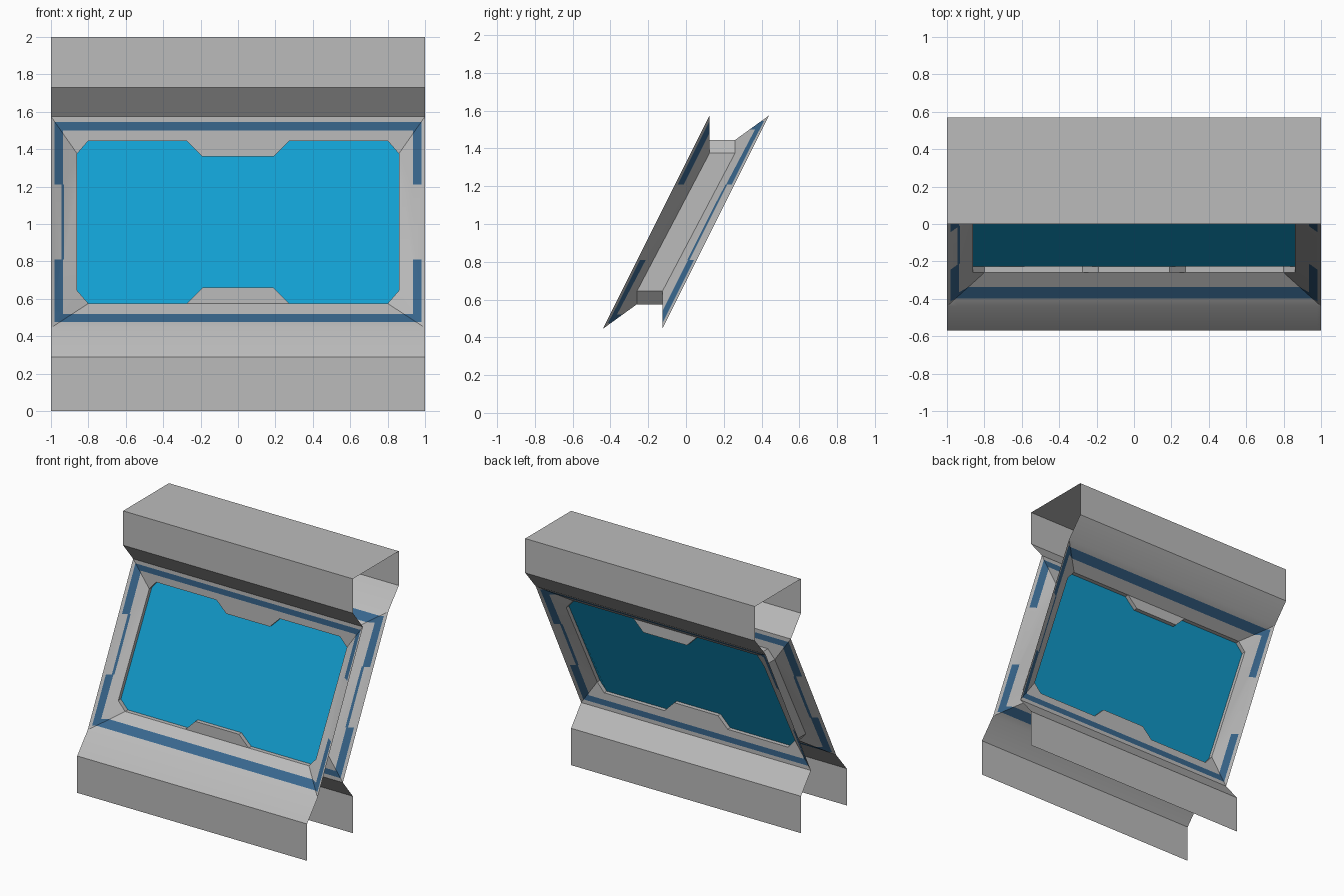
import bpy, bmesh, math
from mathutils import Vector

if "Cube" in bpy.data.objects:
    bpy.data.objects.remove(bpy.data.objects["Cube"])


def material(name, rgb):
    m = bpy.data.materials.new(name)
    m.diffuse_color = (*rgb, 1)
    m.use_nodes = True
    m.node_tree.nodes["Principled BSDF"].inputs["Base Color"].default_value = m.diffuse_color
    return m


GREY = material("wall_grey", (0.5, 0.5, 0.5))
TRIM = material("trim_blue", (0.04, 0.135, 0.27))
GLASS = material("glass_blue", (0.006, 0.345, 0.63))


def make_object(name, bm, mats, smooth=False):
    mesh = bpy.data.meshes.new(name)
    bm.to_mesh(mesh)
    bm.free()
    for m in mats:
        mesh.materials.append(m)
    ob = bpy.data.objects.new(name, mesh)
    bpy.context.collection.objects.link(ob)
    if smooth:
        bpy.ops.object.select_all(action='DESELECT')
        ob.select_set(True)
        bpy.context.view_layer.objects.active = ob
        bpy.ops.object.shade_smooth_by_angle(angle=math.radians(28))
    return ob


def from_faces(faces):
    bm = bmesh.new()
    for f in faces:
        bm.faces.new([bm.verts.new(p) for p in f])
    bmesh.ops.remove_doubles(bm, verts=bm.verts, dist=1e-4)
    return bm


def opposite(p):
    """Back of the wall is the front turned through the centre."""
    x, y, z = p
    return (-x, -y, {0: 2, 2: 0}.get(z, 2.02 - z))


# window opening: half outline of the lower edge, then the upper edge
YB, YT, DEPTH = -0.26, 0.125, 0.135
half = [(0.19, 0.66), (0.275, 0.575), (0.80, 0.575), (0.86, 0.644)]
low = [(-x, YB, z) for x, z in reversed(half)] + [(x, YB, z) for x, z in half]
high = [(-x, YT, 2.02 - z) for x, y, z in low]
loop = low + high                      # anticlockwise seen from the front


def strip(a, b, xa=1, xb=1):
    """Quad between two (y, z) profile points, running along x."""
    return [(-xa, *a), (xa, *a), (xb, *b), (-xb, *b)]


# front wall: skirt, window surround with notches, header
o0, o1 = (-0.44, 0.445), (0.125, 1.575)
front = [
    strip((-0.57, 0), (-0.57, 0.29)),
    strip((-0.57, 0.29), o0),
    strip(o0, (YB, 0.575), 1, 0.80),
    strip((YT, 1.445), o1, 0.80, 1),
    strip(o1, (0, 1.73)),
    strip((0, 1.73), (0, 2)),
    low[2:6], high[2:6],
]
for s in (1, -1):
    c0, c1 = (s, *o0), (s, *o1)
    a0, b0 = (s * 0.80, YB, 0.575), (s * 0.86, YB, 0.644)
    a1, b1 = (s * 0.80, YT, 1.445), (s * 0.86, YT, 1.376)
    for f in ([c0, b0, a0], [c0, c1, b1], [c0, b1, b0], [c1, a1, b1]):
        front.append(f if s < 0 else f[::-1])
# keep every surround face pointing forward
for i, f in enumerate(front):
    n = (Vector(f[1]) - Vector(f[0])).cross(Vector(f[2]) - Vector(f[0]))
    if n.y > 1e-6:
        front[i] = f[::-1]


def painted(c, s):
    """Rule for the painted band round the window."""
    x, z = abs(c.x), abs(c.z - 1.01)
    if x > 0.98 or z > 0.535:
        return False
    if z > 0.49:
        return True
    if z > 0.2:
        return x > 0.935
    return 0.929 < x < 0.945 and c.x * s < 0


for name, s in (("front_wall", 1), ("back_wall", -1)):
    faces = front if s > 0 else [[opposite(p) for p in f][::-1] for f in front]
    bm = from_faces(faces)
    # cut the band outline into the surround
    cuts = [((x * k, 0, 0), (1, 0, 0)) for x in (0.98, 0.945, 0.935, 0.929) for k in (1, -1)]
    cuts += [((0, 0, 1.01 + z * k), (0, 0, 1)) for z in (0.535, 0.49, 0.2) for k in (1, -1)]
    for co, no in cuts:
        bmesh.ops.bisect_plane(bm, geom=bm.verts[:] + bm.edges[:] + bm.faces[:],
                               dist=1e-5, plane_co=co, plane_no=no)
    for f in bm.faces:
        f.material_index = int(painted(f.calc_center_median(), s))
    make_object(name, bm, [GREY, TRIM], True)

# roof plate joining both walls
make_object("roof", from_faces([strip((0, 2), (0.57, 2))]), [GREY])


def shifted(d):
    return [(x, y + d, z) for x, y, z in loop]


# window lining through the wall
back = shifted(DEPTH)
n = len(loop)
lining = [[loop[i], loop[(i + 1) % n], back[(i + 1) % n], back[i]] for i in range(n)]
make_object("window_lining", from_faces(lining), [GREY])

# two panes set just inside the lining
make_object("front_glass", from_faces([shifted(0.033)]), [GLASS])
make_object("back_glass", from_faces([shifted(DEPTH - 0.033)[::-1]]), [GLASS])
